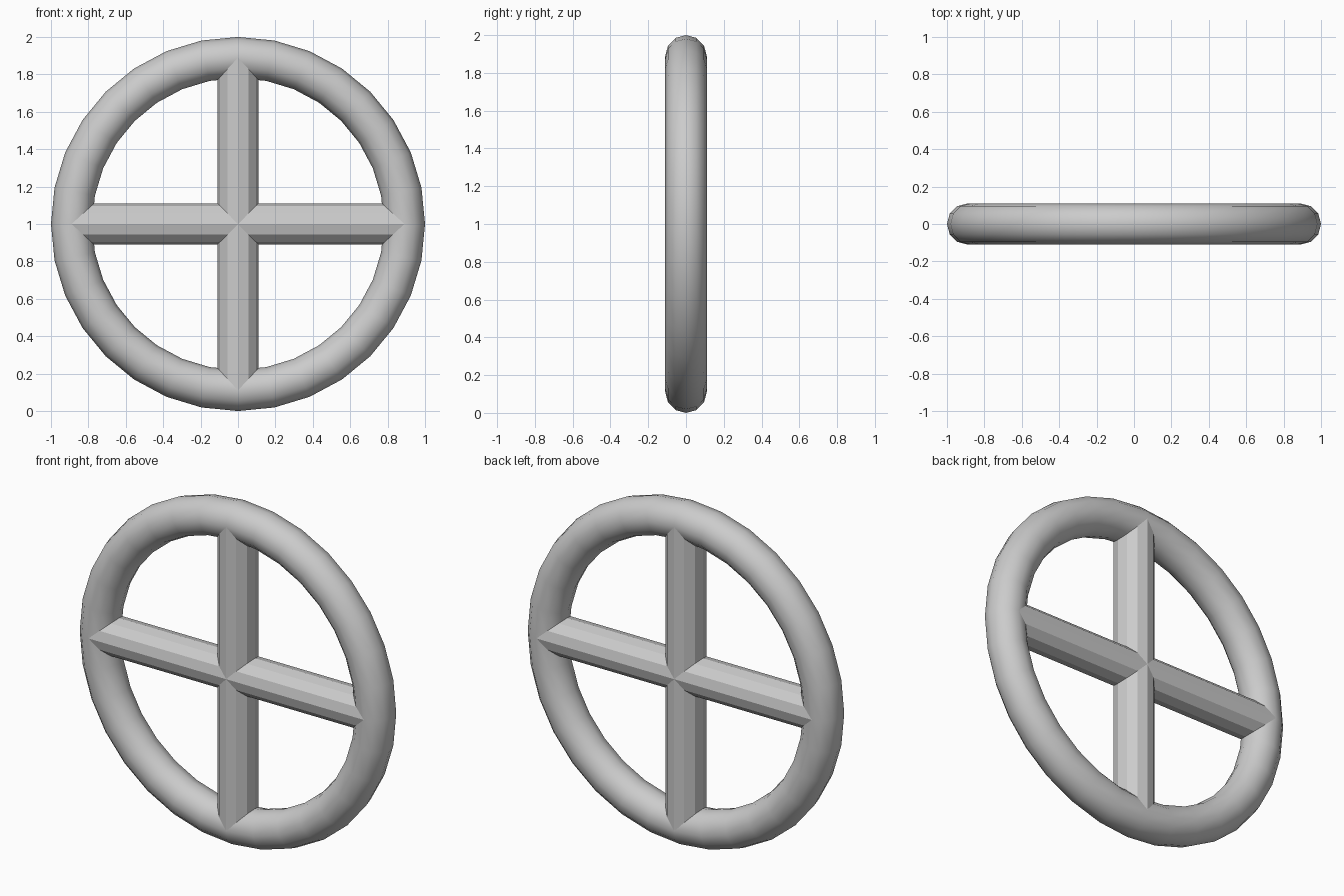
import bpy
from math import pi

if "Cube" in bpy.data.objects:
    bpy.data.objects.remove(bpy.data.objects["Cube"])

R, r = 0.89, 0.11  # rim centreline radius, tube radius

# Rim: upright ring, smooth shaded
bpy.ops.mesh.primitive_torus_add(major_radius=R, minor_radius=r, major_segments=32,
                                 minor_segments=12, location=(0, 0, 1),
                                 rotation=(pi / 2, 0, 0))
rim = bpy.context.object
rim.name = "rim"
bpy.ops.object.shade_smooth()


# Spokes: flat twelve-sided bars crossing at the centre, ending inside the rim tube
def spoke(name, rotation):
    bpy.ops.mesh.primitive_cylinder_add(vertices=12, radius=r, depth=2 * R,
                                        location=(0, 0, 1), rotation=rotation)
    bpy.context.object.name = name


spoke("upright_spoke", (0, 0, 0))
spoke("cross_spoke", (0, pi / 2, 0))
